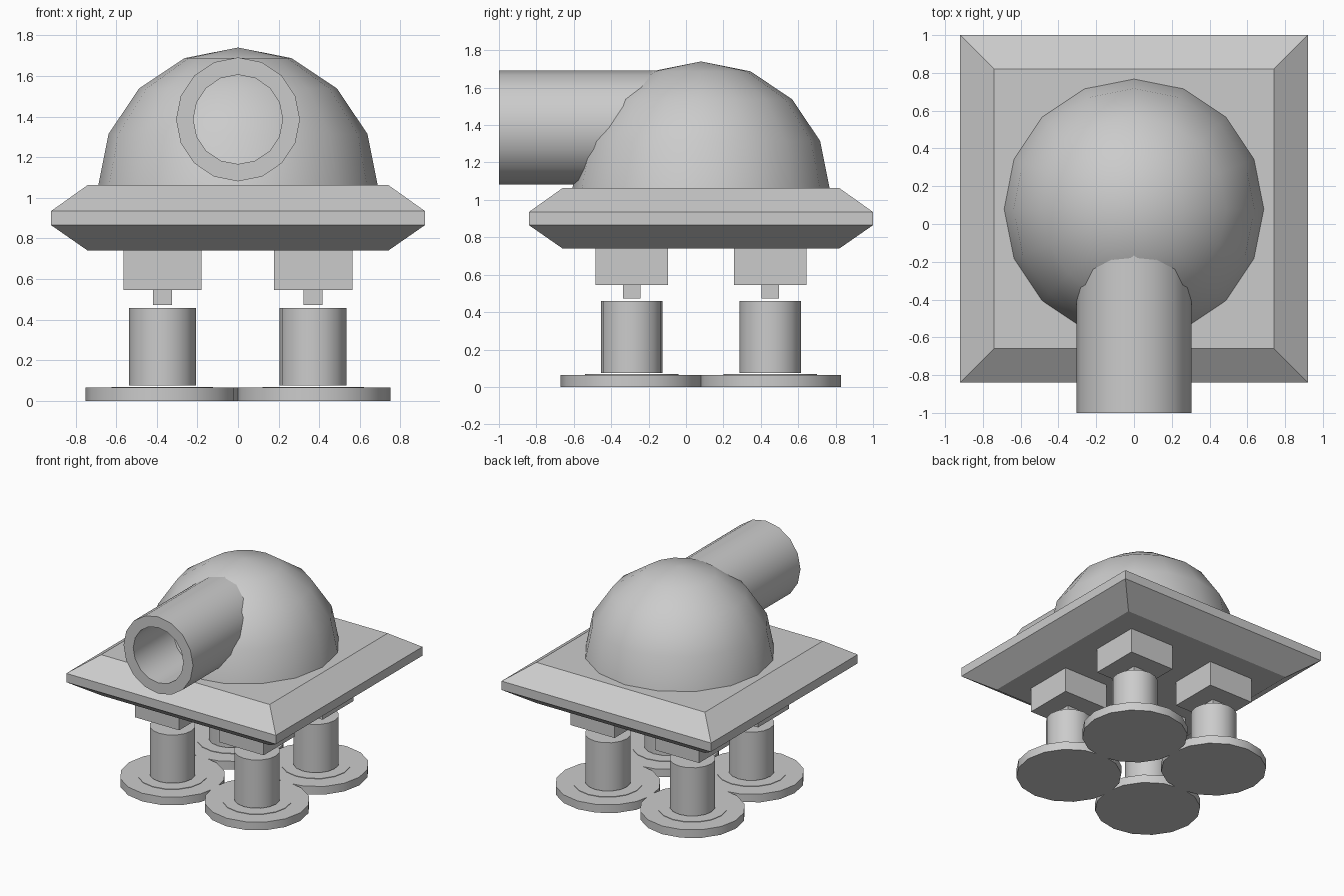
import bpy, bmesh
from math import radians, pi, sin, cos

if "Cube" in bpy.data.objects:
    bpy.data.objects.remove(bpy.data.objects["Cube"])

CY = 0.08  # y centre of the body


def finish(name, bm, smooth=False):
    bmesh.ops.recalc_face_normals(bm, faces=bm.faces[:])
    me = bpy.data.meshes.new(name)
    bm.to_mesh(me)
    bm.free()
    ob = bpy.data.objects.new(name, me)
    bpy.context.collection.objects.link(ob)
    if smooth:
        bpy.ops.object.select_all(action='DESELECT')
        ob.select_set(True)
        bpy.context.view_layer.objects.active = ob
        bpy.ops.object.shade_smooth_by_angle(angle=radians(35))
    return ob


def loft(name, rings, smooth=False, cap=True, closed=False):
    """Bridge a list of equal-length point rings."""
    bm = bmesh.new()
    vs = [[bm.verts.new(p) for p in r] for r in rings]
    n = len(vs[0])
    pairs = list(zip(vs, vs[1:]))
    if closed:
        pairs.append((vs[-1], vs[0]))
    for a, b in pairs:
        for i in range(n):
            j = (i + 1) % n
            bm.faces.new((a[i], a[j], b[j], b[i]))
    if cap and not closed:
        bm.faces.new(vs[0])
        bm.faces.new(vs[-1])
    return finish(name, bm, smooth)


def rect(x, y, hx, hy, z):
    return [(x + sx * hx, y + sy * hy, z)
            for sx, sy in ((-1, -1), (1, -1), (1, 1), (-1, 1))]


def circle(x, y, r, z, n=16):
    return [(x + r * cos(2 * pi * i / n), y + r * sin(2 * pi * i / n), z)
            for i in range(n)]


def circle_y(r, y, z, n=16):
    return [(r * cos(2 * pi * i / n), y, z + r * sin(2 * pi * i / n))
            for i in range(n)]


# chamfered body plate
loft("body_plate", [rect(0, CY, 0.74, 0.74, 0.74), rect(0, CY, 0.92, 0.92, 0.865),
                    rect(0, CY, 0.92, 0.92, 0.935), rect(0, CY, 0.74, 0.74, 1.063)])

# dome: upper half of a 16 x 8 sphere
bm = bmesh.new()
bmesh.ops.create_uvsphere(bm, u_segments=16, v_segments=8, radius=0.69)
bmesh.ops.delete(bm, geom=[v for v in bm.verts if v.co.z < -0.01], context='VERTS')
bmesh.ops.translate(bm, verts=bm.verts[:], vec=(0, CY, 1.05))
finish("dome", bm, True)

# hollow barrel running into the dome
loft("barrel", [circle_y(0.305, -1.0, 1.386), circle_y(0.305, -0.1, 1.386),
                circle_y(0.22, -0.1, 1.386), circle_y(0.22, -1.0, 1.386)],
     smooth=True, closed=True)

# four legs
for side, x in (("left", -0.372), ("right", 0.37)):
    for end, y in (("front", CY - 0.37), ("back", CY + 0.37)):
        tag = f"{end}_{side}_"
        loft(tag + "hip", [rect(x, y, 0.193, 0.193, z) for z in (0.545, 0.745)])
        loft(tag + "joint", [rect(x, y, 0.047, 0.047, z) for z in (0.472, 0.55)])
        loft(tag + "leg", [circle(x, y, 0.165, z) for z in (0.075, 0.458)], True)
        loft(tag + "foot", [circle(x, y, 0.38, 0), circle(x, y, 0.38, 0.065),
                            circle(x, y, 0.25, 0.065), circle(x, y, 0.25, 0.069)], True)
